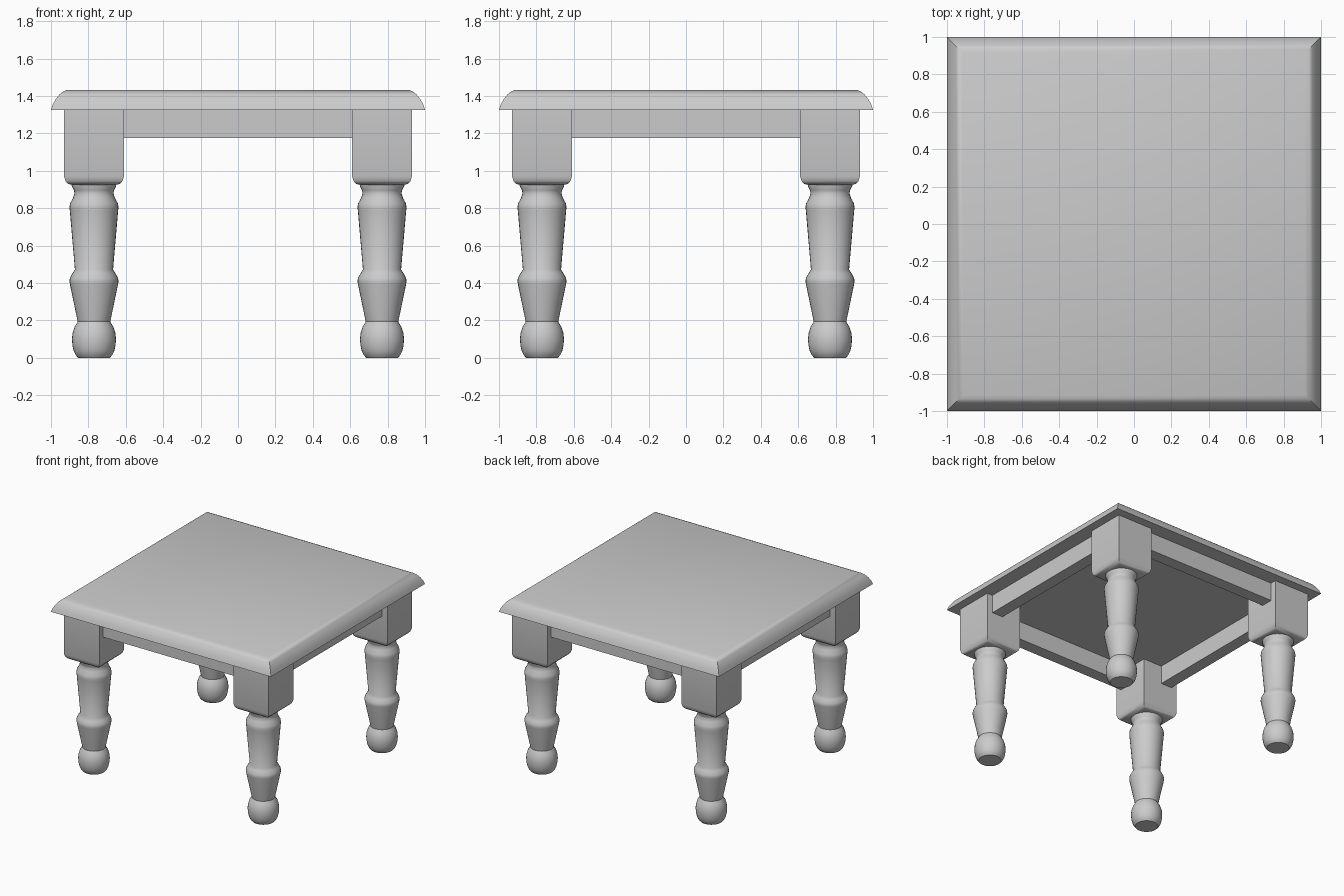
import bpy, bmesh
from math import cos, sin, pi, sqrt, radians

if "Cube" in bpy.data.objects:
    bpy.data.objects.remove(bpy.data.objects["Cube"])


def loft(name, profile, sides, centre=(0, 0), angle=35):
    """Stack rings of (radius or half width, height) into a closed solid."""
    square = sides == 4
    k = sqrt(2) if square else 1
    turn = pi / 4 if square else 0
    bm = bmesh.new()
    rings = []
    for r, z in profile:
        rings.append([bm.verts.new((centre[0] + r * k * cos(turn + 2 * pi * i / sides),
                                    centre[1] + r * k * sin(turn + 2 * pi * i / sides), z))
                      for i in range(sides)])
    for a, b in zip(rings, rings[1:]):
        for i in range(sides):
            j = (i + 1) % sides
            bm.faces.new((a[i], a[j], b[j], b[i]))
    bm.faces.new(rings[0][::-1])
    bm.faces.new(rings[-1])
    return finish(name, bm, angle)


def finish(name, bm, angle=35):
    mesh = bpy.data.meshes.new(name)
    bm.to_mesh(mesh)
    bm.free()
    obj = bpy.data.objects.new(name, mesh)
    bpy.context.collection.objects.link(obj)
    bpy.ops.object.select_all(action='DESELECT')
    obj.select_set(True)
    bpy.context.view_layer.objects.active = obj
    bpy.ops.object.shade_smooth_by_angle(angle=radians(angle))
    return obj


def box(name, lo, hi):
    bm = bmesh.new()
    bmesh.ops.create_cube(bm, size=1)
    for v in bm.verts:
        v.co = [(l + h) / 2 + c * (h - l) for c, l, h in zip(v.co, lo, hi)]
    return finish(name, bm)


def mirror(obj, x, y):
    m = obj.modifiers.new("mirror", 'MIRROR')
    m.use_axis = (x, y, False)


# Table top with a rounded edge
loft("table_top", [(1.0, 1.325), (0.99, 1.355), (0.975, 1.382), (0.955, 1.408),
                   (0.935, 1.424), (0.915, 1.432)], 4)

# Square leg blocks with a rounded lower edge
LEG = 0.77
block = loft("leg_block", [(0.12, 0.925), (0.138, 0.93), (0.152, 0.945),
                           (0.16, 0.97), (0.16, 1.325)], 4, (LEG, LEG))
mirror(block, True, True)

# Turned legs: ball foot, lower cup, long taper, neck
leg = loft("turned_leg", [
    (0.085, 0.0), (0.098, 0.015), (0.108, 0.035), (0.115, 0.065), (0.118, 0.1),
    (0.114, 0.135), (0.104, 0.165), (0.087, 0.193),
    (0.129, 0.395), (0.131, 0.41), (0.129, 0.425), (0.116, 0.45), (0.102, 0.472),
    (0.129, 0.785), (0.131, 0.805), (0.128, 0.825), (0.112, 0.855), (0.104, 0.88),
    (0.107, 0.895), (0.119, 0.918), (0.119, 0.93)], 32, (LEG, LEG), 40)
mirror(leg, True, True)

# Apron rails between the blocks
rail = box("front_back_rail", (-0.62, 0.78, 1.175), (0.62, 0.88, 1.325))
mirror(rail, False, True)
rail = box("side_rail", (0.78, -0.62, 1.175), (0.88, 0.62, 1.325))
mirror(rail, True, False)
